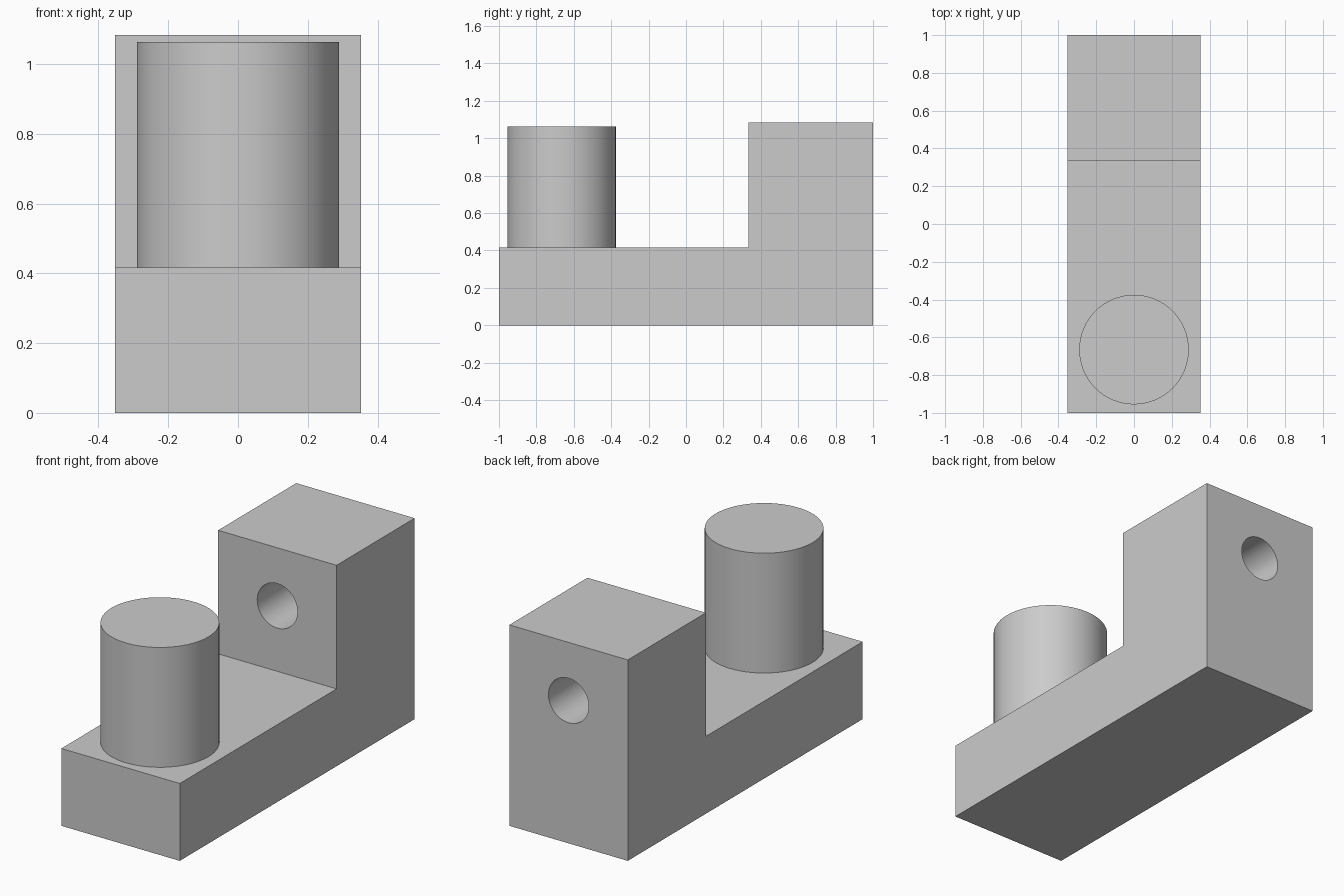
import bpy
import bmesh
import math

default = bpy.data.objects.get("Cube")
if default:
    bpy.data.objects.remove(default, do_unlink=True)

GREY = (0.6, 0.6, 0.6, 1.0)
grey = bpy.data.materials.new("plain_grey")
grey.use_nodes = True
grey.diffuse_color = GREY
grey.node_tree.nodes["Principled BSDF"].inputs["Base Color"].default_value = GREY

HALF_WIDTH = 0.353
BASE_TOP = 0.417
BLOCK_TOP = 1.083
BLOCK_FRONT = 0.335


def extruded_profile(name, points, half_width):
    """Extrude a (y, z) outline symmetrically along x."""
    bm = bmesh.new()
    face = bm.faces.new([bm.verts.new((-half_width, y, z)) for y, z in points])
    result = bmesh.ops.extrude_face_region(bm, geom=[face])
    verts = [v for v in result["geom"] if isinstance(v, bmesh.types.BMVert)]
    bmesh.ops.translate(bm, verts=verts, vec=(2 * half_width, 0, 0))
    bmesh.ops.recalc_face_normals(bm, faces=bm.faces)
    mesh = bpy.data.meshes.new(name)
    bm.to_mesh(mesh)
    bm.free()
    mesh.materials.append(grey)
    obj = bpy.data.objects.new(name, mesh)
    bpy.context.collection.objects.link(obj)
    return obj


def cylinder(name, radius, depth, location, rotation=(0, 0, 0)):
    bpy.ops.mesh.primitive_cylinder_add(
        vertices=64, radius=radius, depth=depth, location=location, rotation=rotation)
    obj = bpy.context.object
    obj.name = name
    obj.data.materials.append(grey)
    return obj


def smooth(obj):
    bpy.ops.object.select_all(action="DESELECT")
    obj.select_set(True)
    bpy.context.view_layer.objects.active = obj
    bpy.ops.object.shade_smooth_by_angle(angle=math.radians(30))


# L-shaped body: long base with a tall block at the back
body = extruded_profile("stepped_body", [
    (-1, 0), (1, 0), (1, BLOCK_TOP), (BLOCK_FRONT, BLOCK_TOP),
    (BLOCK_FRONT, BASE_TOP), (-1, BASE_TOP)], HALF_WIDTH)

# Round hole running front to back through the block
cutter = cylinder("hole_cutter", 0.12, 1.0, (0, 0.67, 0.77), (math.pi / 2, 0, 0))
cutter.hide_render = True
cut = body.modifiers.new("through_hole", "BOOLEAN")
cut.operation = "DIFFERENCE"
cut.solver = "EXACT"
cut.object = cutter
bpy.context.view_layer.objects.active = body
bpy.ops.object.modifier_apply(modifier=cut.name)
bpy.data.objects.remove(cutter, do_unlink=True)
smooth(body)

# Upright round post near the front
POST_TOP = 1.063
post = cylinder("round_post", 0.29, POST_TOP - BASE_TOP,
                (0, -0.665, (POST_TOP + BASE_TOP) / 2))
smooth(post)
